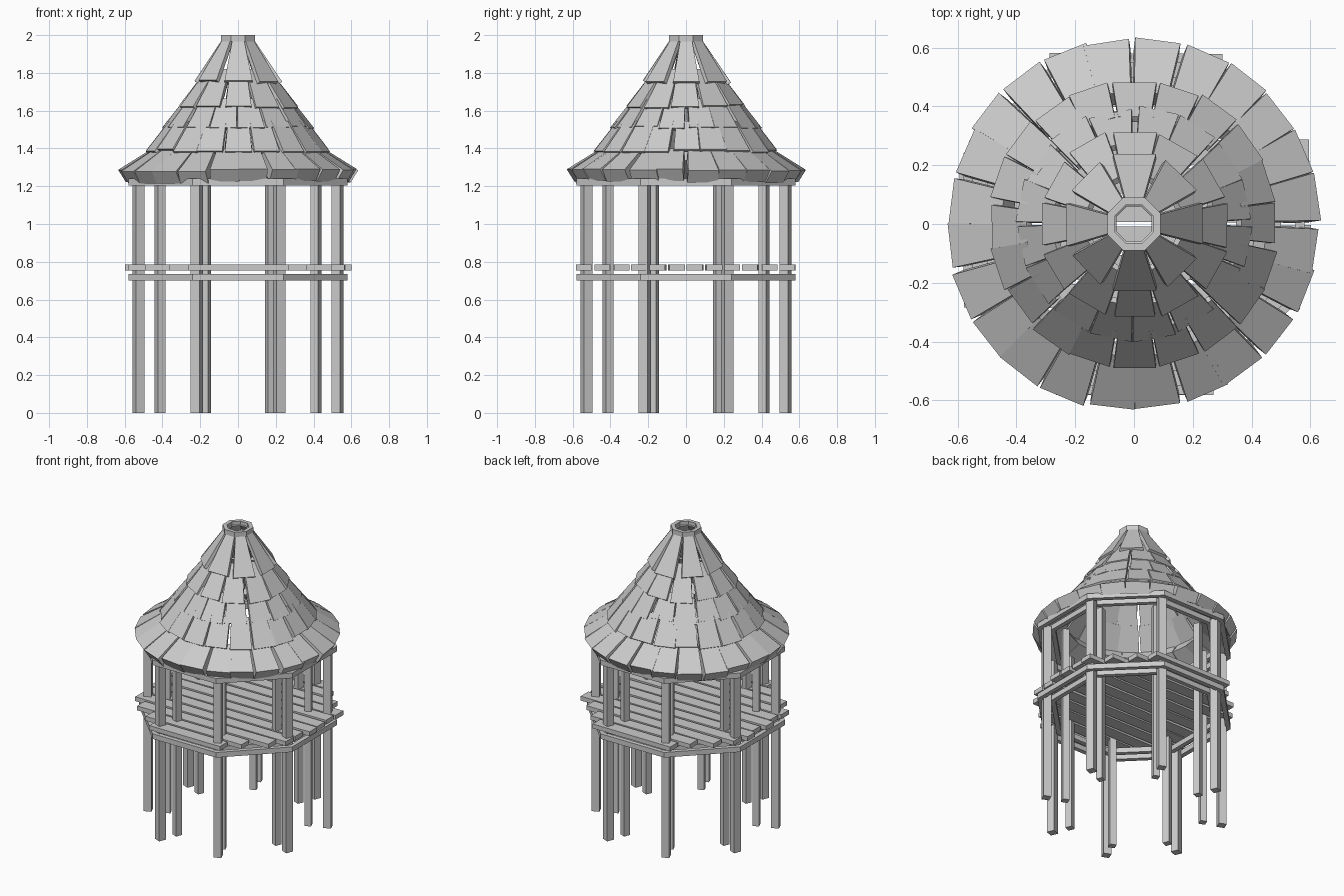
import bpy, bmesh, math, random
from mathutils import Matrix, Vector

if "Cube" in bpy.data.objects:
    bpy.data.objects.remove(bpy.data.objects["Cube"])
random.seed(4)


def make(name, bm):
    bmesh.ops.recalc_face_normals(bm, faces=bm.faces)
    me = bpy.data.meshes.new(name)
    bm.to_mesh(me)
    bm.free()
    ob = bpy.data.objects.new(name, me)
    bpy.context.collection.objects.link(ob)
    return ob


def box(bm, size, mat):
    bmesh.ops.create_cube(bm, size=1, matrix=mat @ Matrix.Diagonal((*size, 1)))


def oct_ring(name, r_out, r_in, z0, z1):
    """Eight-sided frame with flats facing the axes (radii to the flats)."""
    bm = bmesh.new()
    k = 1 / math.cos(math.pi / 8)
    loops = []
    for r, z in ((r_out, z0), (r_out, z1), (r_in, z1), (r_in, z0)):
        loops.append([bm.verts.new((r * k * math.cos(math.pi / 8 + i * math.pi / 4),
                                    r * k * math.sin(math.pi / 8 + i * math.pi / 4), z))
                      for i in range(8)])
    for a in range(4):
        p, q = loops[a], loops[(a + 1) % 4]
        for i in range(8):
            j = (i + 1) % 8
            bm.faces.new((p[i], p[j], q[j], q[i]))
    return make(name, bm)


def shingle(bm, ang, r0, z0, r1, z1, w0, w1, t):
    """Tapered slab; (r0, z0) is its lower top edge, (r1, z1) the upper one."""
    n = Vector((z1 - z0, 0, r0 - r1)).normalized() * t
    rot = Matrix.Rotation(ang, 4, 'Z')
    vs = []
    for d in (Vector(), n):
        for r, y, z in ((r0, -w0, z0), (r0, w0, z0), (r1, w1, z1), (r1, -w1, z1)):
            vs.append(bm.verts.new(rot @ (Vector((r, y / 2, z)) - d)))
    for f in ((0, 1, 2, 3), (7, 6, 5, 4), (0, 4, 5, 1), (1, 5, 6, 2), (2, 6, 7, 3), (3, 7, 4, 0)):
        bm.faces.new([vs[i] for i in f])


# Two rings of square posts
for name, rad, w in (("outer_posts", 0.57, 0.05), ("inner_posts", 0.447, 0.043)):
    bm = bmesh.new()
    for i in range(8):
        rot = Matrix.Rotation(math.pi / 8 + i * math.pi / 4, 4, 'Z')
        box(bm, (w, w, 1.22), rot @ Matrix.Translation((rad, 0, 0.61)))
    make(name, bm)

# Octagonal frames under the deck and under the roof
oct_ring("deck_outer_frame", 0.58, 0.55, 0.70, 0.735)
oct_ring("deck_inner_frame", 0.50, 0.47, 0.70, 0.735)
oct_ring("roof_outer_frame", 0.58, 0.55, 1.205, 1.24)
oct_ring("roof_inner_frame", 0.50, 0.47, 1.205, 1.24)

# Deck planks clipped to the octagon with uneven ends
bm = bmesh.new()
for i in range(12):
    y = -0.54 + i * 0.098
    half = min(0.58, 0.58 * math.sqrt(2) - abs(y))
    a, b = half + random.uniform(-0.02, 0.025), half + random.uniform(-0.02, 0.025)
    tilt = Matrix.Rotation(random.uniform(-0.012, 0.012), 4, 'Z')
    box(bm, (a + b, 0.083, 0.03), Matrix.Translation(((a - b) / 2, y, 0.77)) @ tilt)
make("deck_planks", bm)

# Roof shingles: count, start angle, r0, z0, r1, z1, width low, width high, thickness
rows = (
    (24, 7.5, 0.63, 1.285, 0.45, 1.40, 0.156, 0.115, 0.075),
    (20, 0.0, 0.485, 1.39, 0.365, 1.545, 0.142, 0.11, 0.022),
    (16, 11.25, 0.39, 1.515, 0.275, 1.665, 0.142, 0.10, 0.022),
    (12, 0.0, 0.315, 1.625, 0.165, 1.82, 0.142, 0.085, 0.022),
    (8, 0.0, 0.232, 1.755, 0.078, 1.985, 0.14, 0.058, 0.022),
)
for k, (n, start, r0, z0, r1, z1, w0, w1, t) in enumerate(rows):
    bm = bmesh.new()
    for i in range(n):
        ang = math.radians(start + i * 360 / n + random.uniform(-1.2, 1.2))
        s = random.uniform(-0.008, 0.008)
        shingle(bm, ang, r0 + s, z0 - s, r1, z1, w0 * random.uniform(0.96, 1.06), w1, t)
    make("roof_shingles_row_%d" % (k + 1), bm)

# Open ring on the peak
oct_ring("peak_ring", 0.09, 0.065, 1.965, 2.0)
